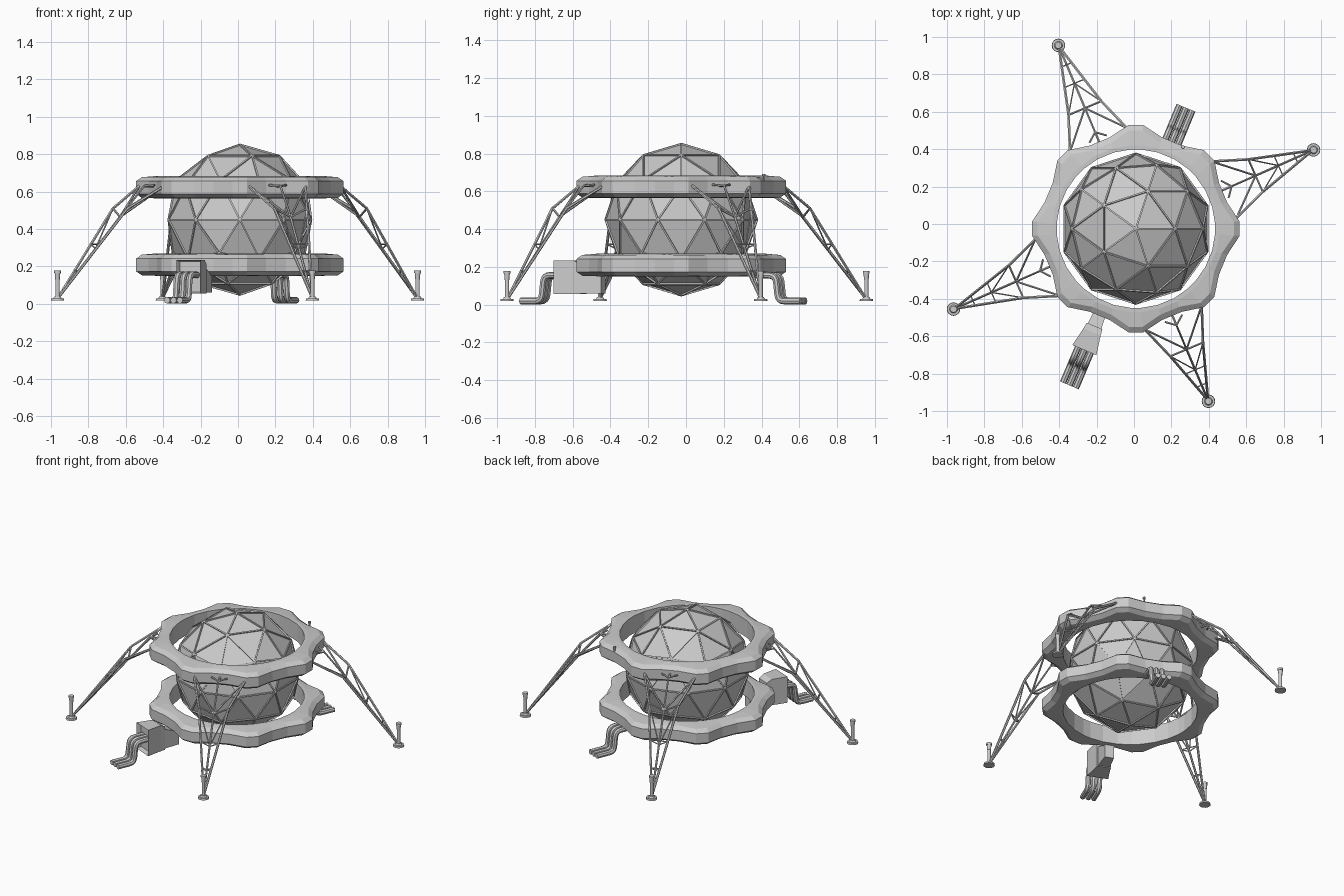
import bpy, bmesh, math
from mathutils import Vector, Matrix

if "Cube" in bpy.data.objects:
    bpy.data.objects.remove(bpy.data.objects["Cube"])

CX, CY = 0.01, -0.025          # hull axis


def make(name, bm):
    bmesh.ops.recalc_face_normals(bm, faces=bm.faces)
    me = bpy.data.meshes.new(name)
    bm.to_mesh(me)
    bm.free()
    ob = bpy.data.objects.new(name, me)
    bpy.context.collection.objects.link(ob)
    return ob


def rod(bm, a, b, r1, r2=None, sides=6):
    a, b = Vector(a), Vector(b)
    d = b - a
    mat = Matrix.Translation((a + b) / 2) @ d.to_track_quat('Z', 'Y').to_matrix().to_4x4()
    bmesh.ops.create_cone(bm, cap_ends=True, segments=sides, radius1=r1,
                          radius2=r1 if r2 is None else r2, depth=d.length, matrix=mat)


def radial(angle, cx=CX, cy=CY):
    """Maps (outward, sideways, height) to world space."""
    c, s = math.cos(angle), math.sin(angle)
    return lambda r, t, z: Vector((cx + r * c - t * s, cy + r * s + t * c, z))


# geodesic sphere: raised frame with sunken triangular panels
bm = bmesh.new()
bmesh.ops.create_icosphere(bm, subdivisions=2, radius=0.407,
                           matrix=Matrix.Translation((CX, CY, 0.45)))
faces = list(bm.faces)
bmesh.ops.inset_individual(bm, faces=faces, thickness=0.009, depth=0.0)
bmesh.ops.inset_individual(bm, faces=faces, thickness=0.002, depth=-0.008)
make("geodesic_sphere", bm)


# two rings with eight lobes and chamfered edges
def ring(name, zc):
    outline = [(math.radians(45 * k + a), r) for k in range(8)
               for a, r in ((-16, 0.508), (-4, 0.556), (4, 0.556), (16, 0.508))]
    inner = [(0.424, -0.058), (0.424, 0.062), (0.446, 0.062)]
    outer = [(0.03, 0.055), (0.0, 0.034), (0.0, -0.034), (0.03, -0.055)]
    bm = bmesh.new()
    cols = []
    for ang, r in outline:
        prof = inner + [(r - d, z) for d, z in outer] + [(0.446, -0.058)]
        p = radial(ang)
        cols.append([bm.verts.new(p(rr, 0, zc + z)) for rr, z in prof])
    n = len(cols[0])
    for i, c in enumerate(cols):
        e = cols[(i + 1) % len(cols)]
        for j in range(n):
            bm.faces.new((c[j], e[j], e[(j + 1) % n], c[(j + 1) % n]))
    make(name, bm)


ring("upper_ring", 0.622)
ring("lower_ring", 0.208)

# four truss legs with pads
feet = [(0.96, 0.396), (-0.404, 0.955), (-0.965, -0.455), (0.398, -0.948)]
for i, (fx, fy) in enumerate(feet):
    ang = math.atan2(fy - CY, fx - CX)
    foot_r = math.hypot(fx - CX, fy - CY)
    p = radial(ang)
    bm = bmesh.new()
    foot = p(foot_r - 0.005, 0, 0.035)
    low = p(0.70, 0, 0.465)
    root = p(0.56, 0, 0.63)
    rod(bm, p(0.47, 0, 0.63), root, 0.007)
    rod(bm, root, low, 0.006)
    rod(bm, low, foot, 0.007)
    for s in (-1, 1):
        knee = p(0.70, 0.095 * s, 0.51)
        hip = p(0.515, 0.165 * s, 0.63)
        rod(bm, hip, knee, 0.008)
        rod(bm, knee, foot, 0.008)
        rod(bm, knee, low, 0.006)
        rod(bm, hip, low, 0.006)
        rod(bm, root, p(0.52, 0.05 * s, 0.635), 0.006)
        # braces between the chords
        for f, g in ((0.0, 0.4), (0.4, 0.4), (0.7, 0.7)):
            rod(bm, knee.lerp(foot, f), low.lerp(foot, g), 0.004)
    for f in (0.4, 0.7):
        rod(bm, p(0.70, -0.095, 0.51).lerp(foot, f), p(0.70, 0.095, 0.51).lerp(foot, f), 0.004)
    make(f"truss_leg_{i + 1}", bm)

    bm = bmesh.new()
    for z0, z1, r0, r1 in ((0.018, 0.03, 0.036, 0.034), (0.03, 0.04, 0.022, 0.016),
                           (0.04, 0.13, 0.011, 0.011), (0.13, 0.165, 0.012, 0.015),
                           (0.165, 0.178, 0.018, 0.018)):
        rod(bm, (fx, fy, z0), (fx, fy, z1), r0, r1, 16)
    make(f"foot_pad_{i + 1}", bm)


# triple drain pipes
def rounded(points, rad, steps=4):
    out = [points[0]]
    for a, b, c in zip(points, points[1:], points[2:]):
        s, e = b + (a - b).normalized() * rad, b + (c - b).normalized() * rad
        for k in range(steps + 1):
            u = k / steps
            out.append(s * (1 - u) ** 2 + b * 2 * u * (1 - u) + e * u * u)
    return out + [points[-1]]


def pipes(name, ang, start, bend, end):
    p = radial(ang)
    cu = bpy.data.curves.new(name, 'CURVE')
    cu.dimensions = '3D'
    cu.bevel_depth = 0.0175
    cu.bevel_resolution = 2
    cu.use_fill_caps = True
    for t in (-0.037, 0, 0.037):
        pts = rounded([p(start, t, 0.155), p(bend, t, 0.155),
                       p(bend + 0.015, t, 0.019), p(end, t, 0.019)], 0.035)
        sp = cu.splines.new('POLY')
        sp.points.add(len(pts) - 1)
        for q, v in zip(sp.points, pts):
            q.co = (*v, 1)
    ob = bpy.data.objects.new(name, cu)
    bpy.context.collection.objects.link(ob)
    bpy.ops.object.select_all(action='DESELECT')
    ob.select_set(True)
    bpy.context.view_layer.objects.active = ob
    bpy.ops.object.convert(target='MESH')
    bpy.ops.object.shade_smooth_by_angle()


FRONT, BACK = math.radians(247), math.radians(67.5)
pipes("front_pipes", FRONT, 0.66, 0.775, 0.91)
pipes("back_pipes", BACK, 0.43, 0.555, 0.70)


# front housing: neck under the ring, flared box with recessed face
def loft(bm, p, stations):
    loops = [[bm.verts.new(p(r, t, z)) for t, z in ((-w, z0), (w, z0), (w, z1), (-w, z1))]
             for r, w, z0, z1 in stations]
    for a, b in zip(loops, loops[1:]):
        for j in range(4):
            bm.faces.new((a[j], a[(j + 1) % 4], b[(j + 1) % 4], b[j]))
    bm.faces.new(loops[0])
    return bm.faces.new(loops[-1])


bm = bmesh.new()
p = radial(FRONT)
loft(bm, p, [(0.45, 0.03, 0.06, 0.15), (0.58, 0.04, 0.06, 0.2)])
face = loft(bm, p, [(0.565, 0.045, 0.055, 0.215), (0.60, 0.05, 0.055, 0.235),
                    (0.705, 0.07, 0.055, 0.235)])
bmesh.ops.recalc_face_normals(bm, faces=bm.faces)
bmesh.ops.inset_region(bm, faces=[face], thickness=0.012)
bmesh.ops.translate(bm, verts=face.verts, vec=p(0, 0, 0) - p(0.03, 0, 0))
make("front_housing", bm)

# small post on the upper ring
bm = bmesh.new()
rod(bm, (0.262, 0.412, 0.6), (0.262, 0.412, 0.68), 0.005)
rod(bm, (0.262, 0.412, 0.68), (0.262, 0.412, 0.692), 0.009, None, 8)
make("ring_post", bm)
